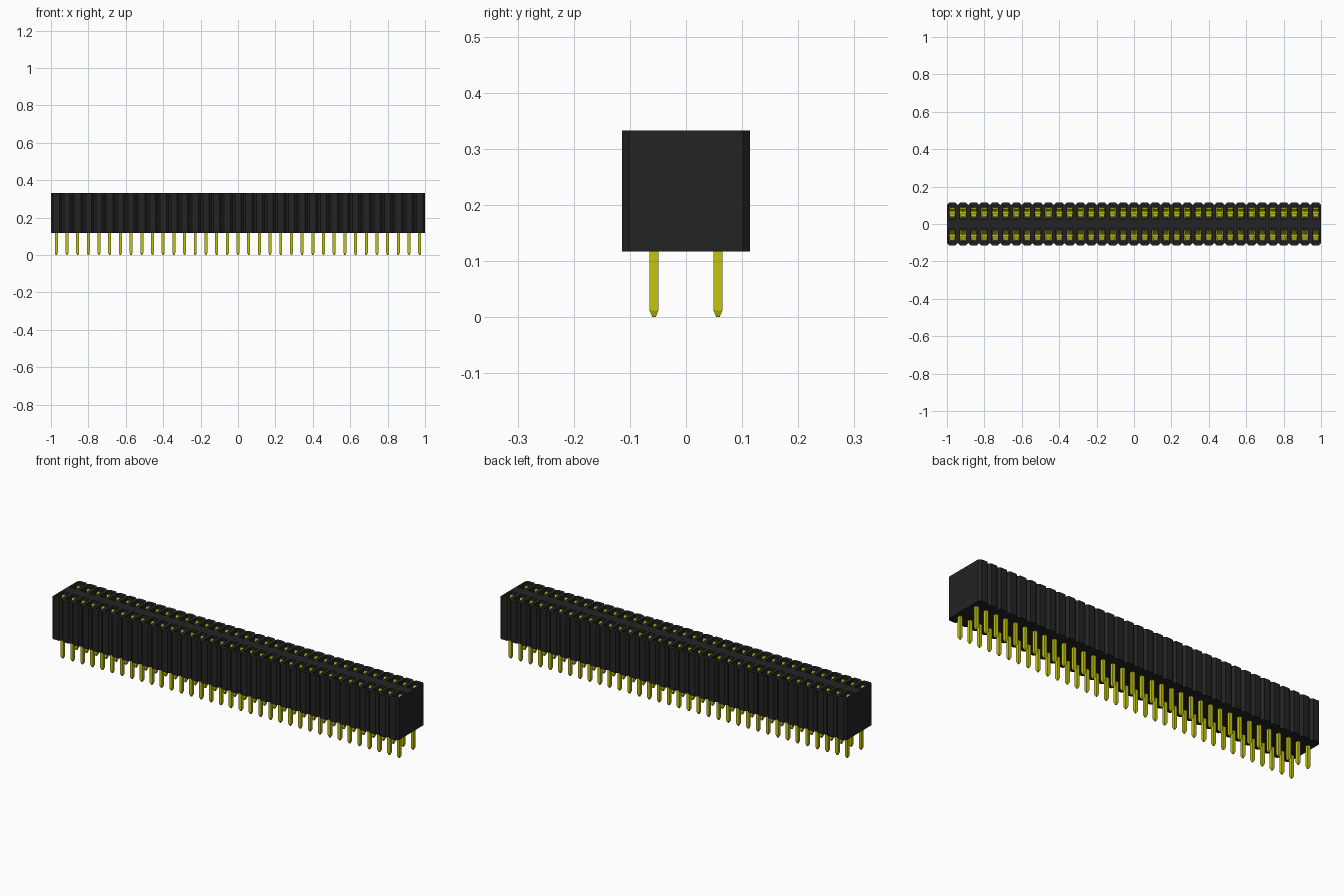
import bpy, bmesh

cube = bpy.data.objects.get("Cube")
if cube:
    bpy.data.objects.remove(cube, do_unlink=True)

COUNT = 35                 # contacts per row
PITCH = 2 / COUNT
ROW_Y = 0.057              # row distance from the middle
HALF_Y = 0.114             # housing half depth
BOTTOM, TOP = 0.117, 0.333
FLOOR = 0.15               # floor of the sockets
CHAMFER = 0.012


def material(name, color, roughness):
    m = bpy.data.materials.new(name)
    m.use_nodes = True
    m.diffuse_color = (*color, 1)
    bsdf = m.node_tree.nodes["Principled BSDF"]
    bsdf.inputs["Base Color"].default_value = (*color, 1)
    bsdf.inputs["Roughness"].default_value = roughness
    return m


def finish(name, bm, mat):
    bmesh.ops.recalc_face_normals(bm, faces=bm.faces)
    mesh = bpy.data.meshes.new(name)
    bm.to_mesh(mesh)
    bm.free()
    mesh.materials.append(mat)
    obj = bpy.data.objects.new(name, mesh)
    bpy.context.collection.objects.link(obj)
    return obj


def loft(bm, rings):
    """Closed solid through rings with equal point counts."""
    loops = [[bm.verts.new(p) for p in ring] for ring in rings]
    n = len(loops[0])
    for a, b in zip(loops, loops[1:]):
        for i in range(n):
            j = (i + 1) % n
            bm.faces.new((a[i], a[j], b[j], b[i]))
    bm.faces.new(loops[0])
    bm.faces.new(loops[-1])


def rect(x, y, z, hx, hy):
    return [(x - hx, y - hy, z), (x + hx, y - hy, z),
            (x + hx, y + hy, z), (x - hx, y + hy, z)]


black = material("black plastic", (0.017, 0.017, 0.017), 0.6)
gold = material("gold metal", (0.56, 0.56, 0.006), 0.4)
columns = [(i + 0.5) * PITCH - 1 for i in range(COUNT)]
places = [(x, side) for x in columns for side in (-1, 1)]

# Housing: outline notched between neighbouring contacts
front = []
for x in columns:
    left, right = x - PITCH / 2, x + PITCH / 2
    front += [(left, CHAMFER - HALF_Y), (left + CHAMFER, -HALF_Y),
              (right - CHAMFER, -HALF_Y)]
front.append((1, CHAMFER - HALF_Y))
outline = front + [(x, -y) for x, y in reversed(front)]
bm = bmesh.new()
loft(bm, [[(x, y, z) for x, y in outline] for z in (BOTTOM, TOP)])
housing = finish("housing", bm, black)

# Socket openings cut from above
bm = bmesh.new()
for x, side in places:
    y = side * (ROW_Y + 0.004)
    loft(bm, [rect(x, y, z, 0.018, 0.034) for z in (FLOOR, TOP + 0.05)])
cutter = finish("socket_cutter", bm, black)
cutter.hide_render = True
cut = housing.modifiers.new("sockets", "BOOLEAN")
cut.operation = "DIFFERENCE"
cut.solver = "EXACT"
cut.object = cutter
bpy.context.view_layer.objects.active = housing
bpy.ops.object.modifier_apply(modifier=cut.name)
bpy.data.objects.remove(cutter, do_unlink=True)

# Pins with tapered tips
bm = bmesh.new()
for x, side in places:
    y = side * ROW_Y
    loft(bm, [rect(x, y, 0, 0.003, 0.003), rect(x, y, 0.012, 0.008, 0.008),
              rect(x, y, FLOOR + 0.005, 0.008, 0.008)])
finish("pins", bm, gold)

# Spring contacts: base plate and a pair of leaves bent towards each other
leaf = [(0.024, FLOOR), (0.024, 0.19), (0.008, 0.29), (0.023, 0.322)]
bm = bmesh.new()
for x, side in places:
    y = side * (ROW_Y + 0.004)
    loft(bm, [rect(x, y, z, 0.015, 0.026) for z in (FLOOR, FLOOR + 0.006)])
    for s in (-1, 1):
        loft(bm, [rect(x, y + s * d, z, 0.014, 0.003) for d, z in leaf])
finish("spring_contacts", bm, gold)
